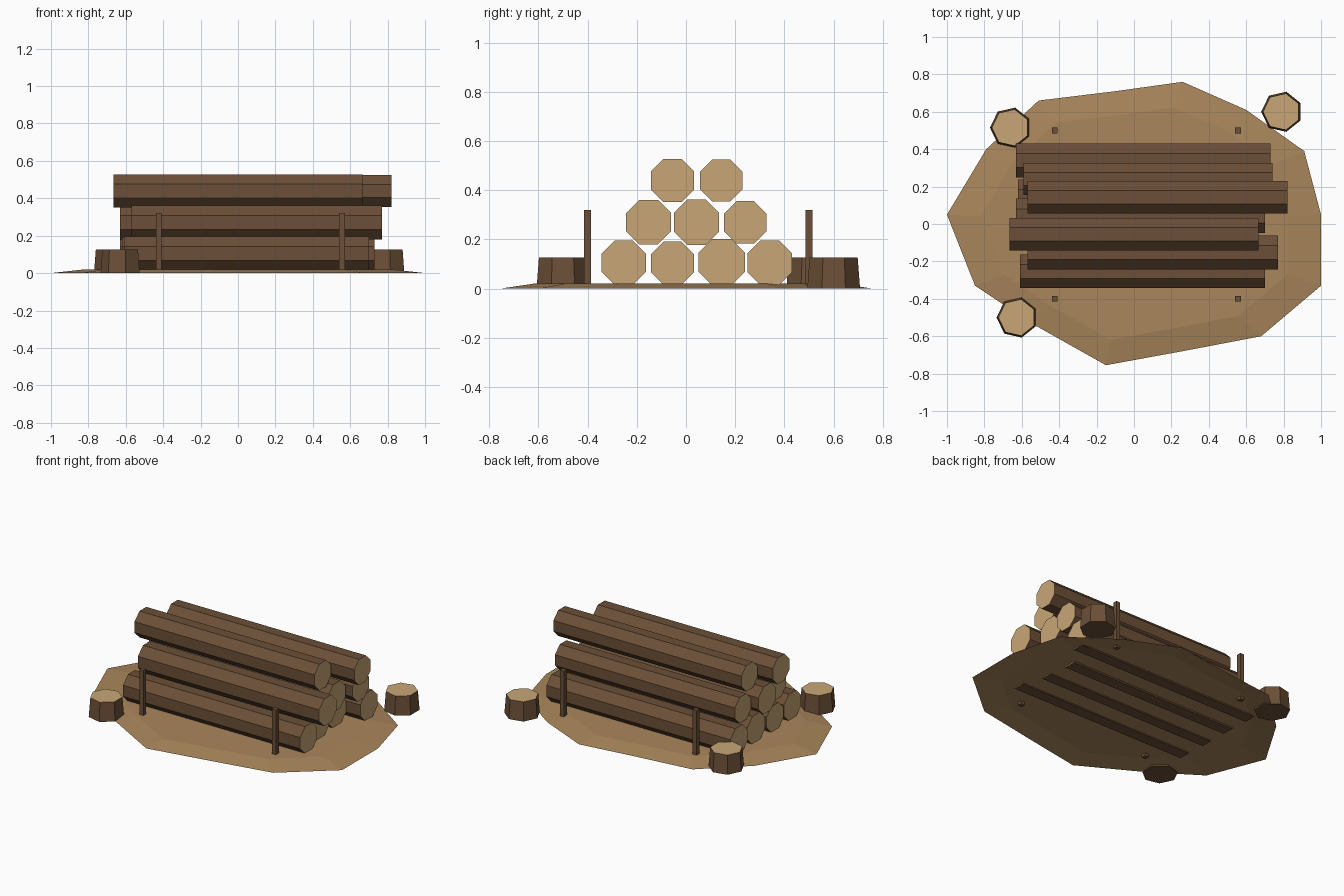
import bpy, bmesh
from math import pi, cos, sin
from mathutils import Vector

if "Cube" in bpy.data.objects:
    bpy.data.objects.remove(bpy.data.objects["Cube"])


def material(name, rgb):
    m = bpy.data.materials.new(name)
    m.diffuse_color = (*rgb, 1)
    m.use_nodes = True
    m.node_tree.nodes["Principled BSDF"].inputs["Base Color"].default_value = m.diffuse_color
    return m


bark = material("bark", (0.147, 0.078, 0.038))
cut_wood = material("cut_wood", (0.58, 0.38, 0.18))
earth = material("earth", (0.40, 0.24, 0.105))


def finish(name, bm, mats):
    me = bpy.data.meshes.new(name)
    bm.to_mesh(me)
    bm.free()
    for m in mats:
        me.materials.append(m)
    ob = bpy.data.objects.new(name, me)
    bpy.context.collection.objects.link(ob)
    return ob


def prism(name, start, end, u, v, r0, r1, sides, turn, cap_mats, mats):
    """Straight prism from start to end; u, v span the section plane."""
    bm = bmesh.new()
    rings = []
    for c, r in ((start, r0), (end, r1)):
        rings.append([bm.verts.new(Vector(c) + r * (cos(a) * Vector(u) + sin(a) * Vector(v)))
                      for a in (turn + 2 * pi * i / sides for i in range(sides))])
    a, b = rings
    for i in range(sides):
        j = (i + 1) % sides
        bm.faces.new((a[i], a[j], b[j], b[i]))
    bm.faces.new(a[::-1]).material_index = cap_mats[0]
    bm.faces.new(b).material_index = cap_mats[1]
    bmesh.ops.recalc_face_normals(bm, faces=bm.faces)
    return finish(name, bm, mats)


# Dirt patch: thin open sheet with a sloped rim
outline = [(-1.0, .05), (-.85, -.33), (-.55, -.53), (-.15, -.755), (.26, -.68),
           (.68, -.60), (1.0, -.33), (1.0, .05), (.91, .39), (.60, .61),
           (.26, .76), (-.10, .71), (-.51, .66), (-.79, .40)]
bm = bmesh.new()
outer = [bm.verts.new((x, y, 0)) for x, y in outline]
inner = [bm.verts.new((x * .82, y * .82, .02)) for x, y in outline]
n = len(outline)
for i in range(n):
    j = (i + 1) % n
    bm.faces.new((outer[i], outer[j], inner[j], inner[i]))
bm.faces.new(inner)
finish("dirt_patch", bm, [earth])

# Stacked octagonal logs: y, z, half width, x start, x end
logs = [(-.253, .105, .090, -.61, .70), (-.055, .103, .088, -.62, .65),
        (.145, .107, .094, -.62, .63), (.340, .105, .091, -.63, .73),
        (-.152, .270, .091, -.57, .77), (.043, .270, .092, -.63, .70),
        (.241, .269, .086, -.59, .74),
        (-.055, .439, .088, -.665, .665), (.143, .439, .086, -.57, .82)]
for k, (y, z, h, x0, x1) in enumerate(logs):
    r = h / cos(pi / 8)
    prism(f"log_{k + 1}", (x0, y, z), (x1, y, z), (0, 1, 0), (0, 0, 1),
          r, r, 8, pi / 8, (1, 1), [bark, cut_wood])

# Four square stakes holding the pile
for x in (-.424, .556):
    for y in (-.40, .50):
        prism("stake", (x, y, 0), (x, y, .32), (1, 0, 0), (0, 1, 0),
              .0212, .0212, 4, pi / 4, (0, 0), [bark])

# Tapered seven-sided stumps
for x, y in ((-.66, .515), (.79, .60), (-.625, -.50)):
    prism("stump", (x, y, 0), (x, y, .127), (1, 0, 0), (0, 1, 0),
          .110, .100, 7, pi / 7, (0, 1), [bark, cut_wood])
